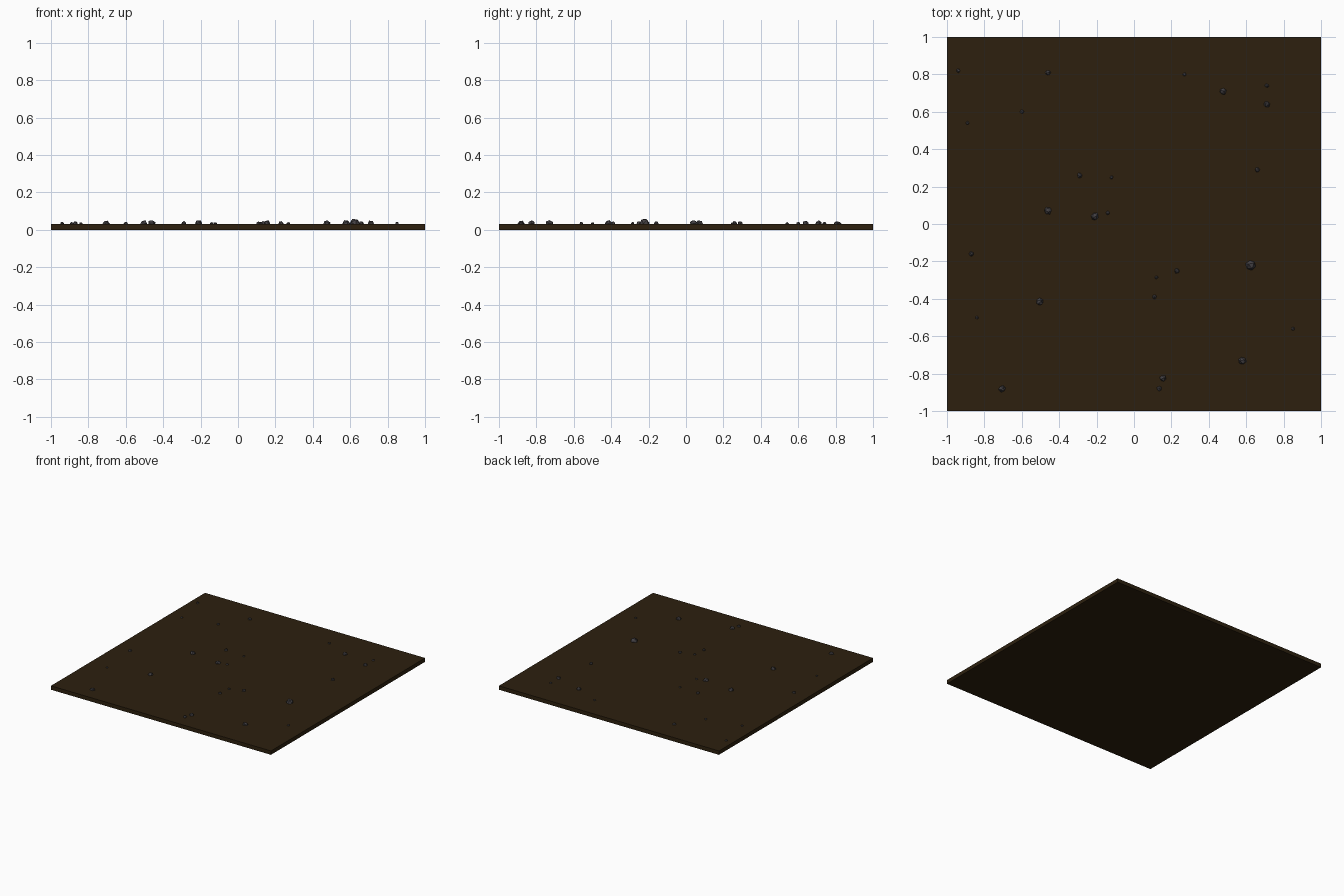
import bpy, random
from mathutils import Vector

random.seed(4)
TOP = 0.032


def material(name, color):
    m = bpy.data.materials.new(name)
    m.diffuse_color = (*color, 1)
    return m


soil = material("dark soil", (0.026, 0.0145, 0.0045))
stone = material("grey stone", (0.055, 0.05, 0.055))

# Square slab of ground
bpy.ops.mesh.primitive_cube_add(size=1, location=(0, 0, TOP / 2))
slab = bpy.context.object
slab.name = "ground_slab"
slab.scale = (2, 2, TOP)
slab.data.materials.append(soil)

# Pebbles half sunk in the ground: x, y, radius
pebbles = [
    (-0.46, 0.81, 0.016), (0.475, 0.71, 0.02), (0.71, 0.64, 0.018),
    (-0.60, 0.60, 0.012), (0.66, 0.29, 0.015), (-0.29, 0.26, 0.015),
    (-0.46, 0.07, 0.023), (-0.21, 0.04, 0.022), (-0.87, -0.16, 0.015),
    (0.23, -0.25, 0.015), (0.625, -0.22, 0.028), (-0.505, -0.415, 0.021),
    (0.11, -0.39, 0.013), (0.12, -0.285, 0.011), (0.58, -0.73, 0.022),
    (0.155, -0.825, 0.02), (0.135, -0.88, 0.015), (-0.705, -0.88, 0.02),
    (-0.84, -0.50, 0.01), (-0.89, 0.54, 0.01), (-0.94, 0.82, 0.011),
    (-0.14, 0.06, 0.011), (-0.12, 0.25, 0.01), (0.27, 0.80, 0.011),
    (0.71, 0.74, 0.012), (0.85, -0.56, 0.011),
]
for i, (x, y, r) in enumerate(pebbles):
    bpy.ops.mesh.primitive_ico_sphere_add(subdivisions=1, radius=r,
                                          location=(x, y, TOP))
    p = bpy.context.object
    p.name = f"pebble_{i + 1}"
    p.rotation_euler = [random.uniform(0, 6.28) for _ in range(3)]
    for v in p.data.vertices:
        v.co *= random.uniform(0.85, 1.1)
    p.data.materials.append(stone)
